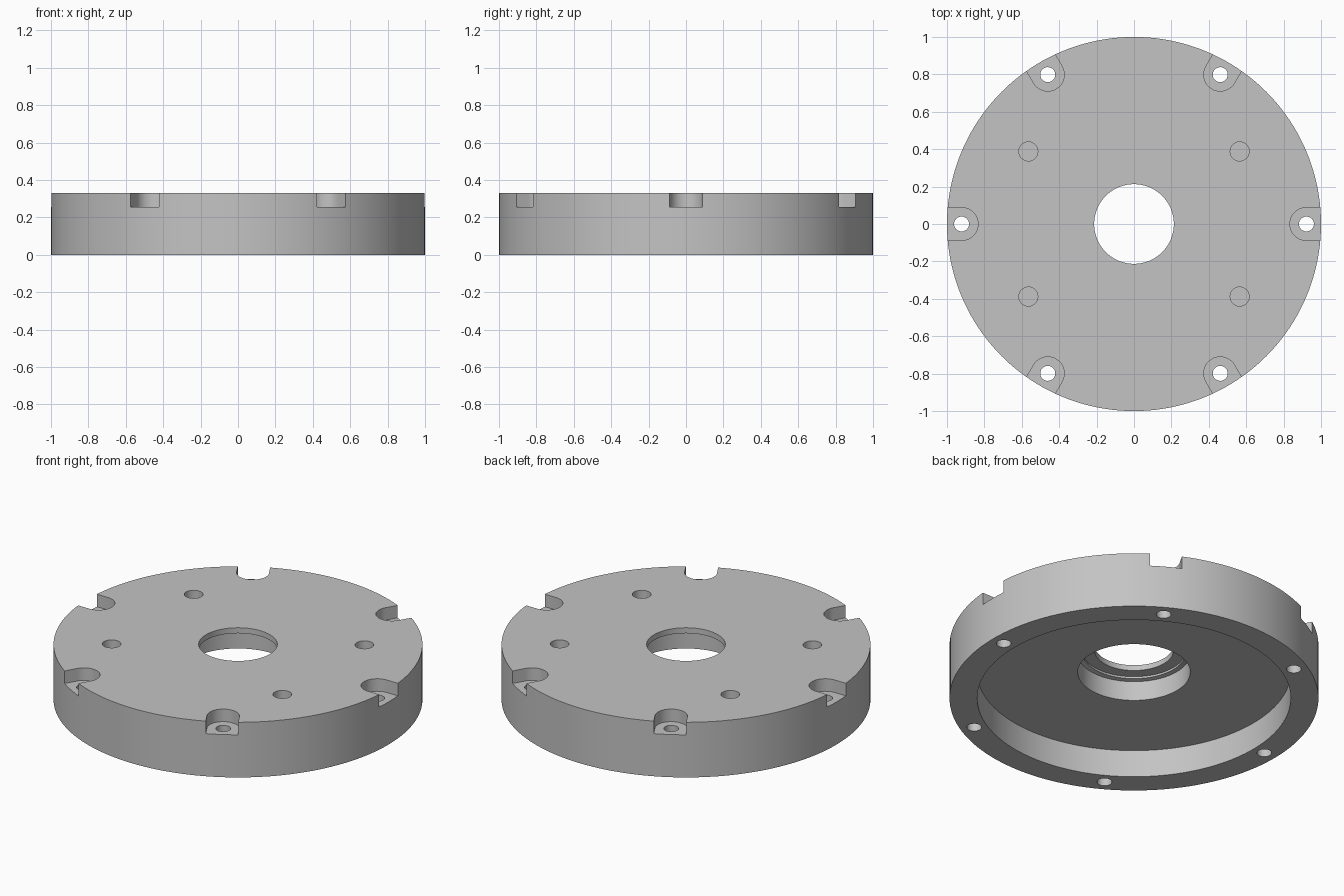
import bpy
import bmesh
from math import cos, sin, pi, radians
from mathutils import Matrix, Vector

cube = bpy.data.objects.get("Cube")
if cube:
    bpy.data.objects.remove(cube, do_unlink=True)

HEIGHT = 0.33
SEGMENTS = 160

metal = bpy.data.materials.new("grey metal")
metal.use_nodes = True
grey = (0.55, 0.55, 0.55, 1)
metal.diffuse_color = grey
metal.node_tree.nodes["Principled BSDF"].inputs["Base Color"].default_value = grey


def make_object(name, bm):
    bmesh.ops.recalc_face_normals(bm, faces=bm.faces)
    mesh = bpy.data.meshes.new(name)
    bm.to_mesh(mesh)
    bm.free()
    mesh.materials.append(metal)
    obj = bpy.data.objects.new(name, mesh)
    bpy.context.collection.objects.link(obj)
    return obj


def revolve(name, profile):
    """Turn a closed (radius, z) profile around the z axis."""
    bm = bmesh.new()
    rings = []
    for i in range(SEGMENTS):
        a = 2 * pi * i / SEGMENTS
        rings.append([bm.verts.new((r * cos(a), r * sin(a), z)) for r, z in profile])
    for i, ring in enumerate(rings):
        after = rings[(i + 1) % SEGMENTS]
        for j in range(len(profile)):
            k = (j + 1) % len(profile)
            bm.faces.new((ring[j], after[j], after[k], ring[k]))
    return make_object(name, bm)


def add_prism(bm, outline, bottom, top, turn=0):
    """Extrude an (x, y) outline upwards and turn it about the z axis."""
    rotation = Matrix.Rotation(turn, 4, 'Z')
    low, high = ([bm.verts.new(rotation @ Vector((x, y, z))) for x, y in outline]
                 for z in (bottom, top))
    bm.faces.new(low)
    bm.faces.new(high)
    for i in range(len(outline)):
        k = (i + 1) % len(outline)
        bm.faces.new((low[i], low[k], high[k], high[i]))


def arc(cx, cy, radius, start, end, steps):
    angles = [radians(start + (end - start) * i / steps) for i in range(steps + 1)]
    return [(cx + radius * cos(a), cy + radius * sin(a)) for a in angles]


def circle(cx, cy, radius, steps=32):
    return arc(cx, cy, radius, 0, 360, steps)[:-1]


# Round plate with a hollow underside and a stepped centre bore
plate = revolve("round_plate", [
    (1, 0), (1, HEIGHT), (0.213, HEIGHT), (0.213, 0.297), (0.28, 0.297),
    (0.28, 0.285), (0.305, 0.28), (0.305, 0.163), (0.85, 0.163), (0.85, 0)])

# Open-ended screw pockets around the rim, and the bolt holes through them
pockets = bmesh.new()
holes = bmesh.new()
pocket_outline = arc(0.922, 0, 0.088, 90, 270, 24) + [(1.1, -0.088), (1.1, 0.088)]
for i in range(6):
    turn = i * pi / 3
    add_prism(pockets, pocket_outline, 0.255, HEIGHT + 0.1, turn)
    add_prism(holes, circle(0.922, 0, 0.04), -0.1, HEIGHT + 0.2, turn)

# Four blind holes in the top face
for sx in (-1, 1):
    for sy in (-1, 1):
        add_prism(holes, circle(0.565 * sx, 0.388 * sy, 0.051), 0.21, HEIGHT + 0.1)

# Cut the pockets first, then the holes
bpy.context.view_layer.objects.active = plate
for name, bm in (("pocket_cutter", pockets), ("hole_cutter", holes)):
    cutter = make_object(name, bm)
    cutter.hide_render = True
    mod = plate.modifiers.new(name, 'BOOLEAN')
    mod.operation = 'DIFFERENCE'
    mod.solver = 'EXACT'
    mod.object = cutter
    bpy.ops.object.modifier_apply(modifier=mod.name)
    bpy.data.objects.remove(cutter, do_unlink=True)

# Smooth walls with crisp edges
for obj in bpy.context.selected_objects:
    obj.select_set(False)
plate.select_set(True)
bpy.ops.object.shade_smooth_by_angle(angle=radians(30))
